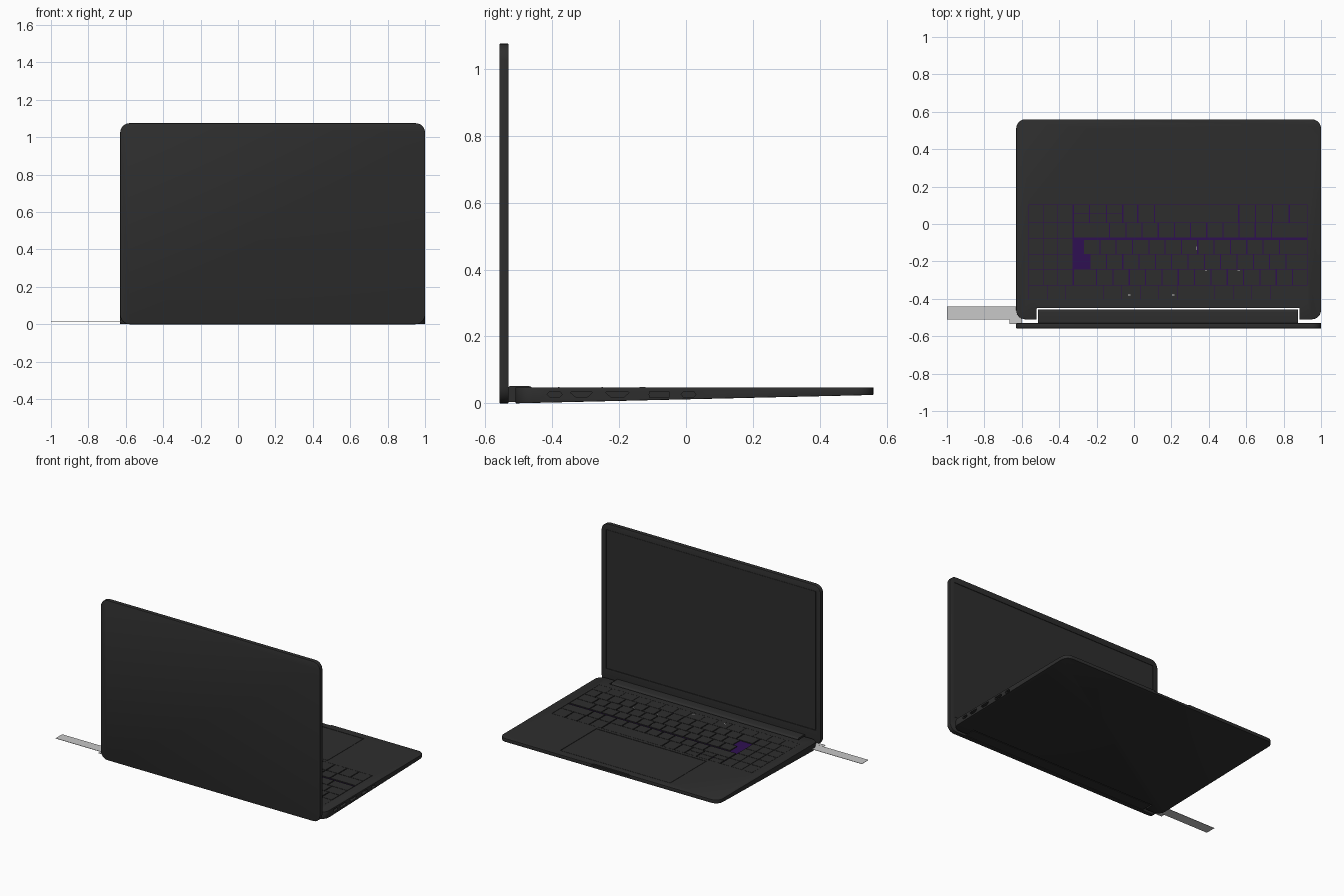
import bpy, bmesh, math
from mathutils import Vector

if "Cube" in bpy.data.objects:
    bpy.data.objects.remove(bpy.data.objects["Cube"])


def material(name, rgb):
    m = bpy.data.materials.new(name)
    m.diffuse_color = (*rgb, 1)
    m.use_nodes = True
    m.node_tree.nodes["Principled BSDF"].inputs["Base Color"].default_value = m.diffuse_color
    return m


DARK = material("charcoal", (0.027, 0.027, 0.027))
PURPLE = material("deep purple", (0.028, 0.005, 0.085))
LIGHT = material("light grey", (0.58, 0.58, 0.58))


def rounded(corners, n=6):
    """Outline from (x, y, radius) corners listed counter-clockwise."""
    pts = []
    for i, (x, y, r) in enumerate(corners):
        p = Vector((x, y))
        if r == 0:
            pts.append(p)
            continue
        a = (Vector(corners[i - 1][:2]) - p).normalized()
        b = (Vector(corners[(i + 1) % len(corners)][:2]) - p).normalized()
        for k in range(n + 1):
            t = k / n * math.pi / 2
            pts.append(p + a * r * (1 - math.sin(t)) + b * r * (1 - math.cos(t)))
    return pts


def prism(name, pts, lo, hi, mat=DARK, axis="z", bevel=0):
    """Extrude a 2D outline along an axis; lo may be a function of the outline point."""
    def place(p, h):
        return {"z": (p[0], p[1], h), "y": (p[0], h, p[1]), "x": (h, p[0], p[1])}[axis]
    bm = bmesh.new()
    low = [bm.verts.new(place(p, lo(p) if callable(lo) else lo)) for p in pts]
    top = [bm.verts.new(place(p, hi)) for p in pts]
    bm.faces.new(low)
    bm.faces.new(top)
    for i in range(len(pts)):
        j = (i + 1) % len(pts)
        bm.faces.new((low[i], low[j], top[j], top[i]))
    bmesh.ops.recalc_face_normals(bm, faces=bm.faces)
    if bevel:
        edges = [e for e in bm.edges if e.calc_face_angle(0) > 0.9]
        bmesh.ops.bevel(bm, geom=edges, offset=bevel, segments=2, profile=0.5, affect="EDGES")
    me = bpy.data.meshes.new(name)
    bm.to_mesh(me)
    bm.free()
    me.materials.append(mat)
    ob = bpy.data.objects.new(name, me)
    bpy.context.collection.objects.link(ob)
    return ob


def rect(x0, x1, y0, y1):
    return [(x0, y0), (x1, y0), (x1, y1), (x0, y1)]


def activate(ob):
    bpy.ops.object.select_all(action="DESELECT")
    ob.select_set(True)
    bpy.context.view_layer.objects.active = ob


def cut(ob, cutter):
    mod = ob.modifiers.new("cut", "BOOLEAN")
    mod.operation = "DIFFERENCE"
    mod.solver = "EXACT"
    mod.object = cutter
    activate(ob)
    bpy.ops.object.modifier_apply(modifier=mod.name)
    bpy.data.objects.remove(cutter)


def smooth(ob):
    activate(ob)
    bpy.ops.object.shade_smooth_by_angle(angle=math.radians(35))


L, R, BACK, FRONT, TOP = -0.63, 1.0, -0.51, 0.56, 0.048

# Wedge-shaped base with the hinge notch
outline = rounded([(L, BACK, .05), (-.52, BACK, 0), (-.52, -.45, 0), (.885, -.45, 0),
                   (.885, BACK, 0), (R, BACK, .05), (R, FRONT, .05), (L, FRONT, .05)])
base = prism("base", outline, lambda p: 0.025 * (p[1] - BACK) / (FRONT - BACK), TOP, bevel=0.002)

# Keyboard well, trackpad recess and finger notch
cut(base, prism("cutter", rect(-.563, .928, -.405, .103), .040, .1))
cut(base, prism("cutter", rect(-.24, .58, .125, .51), .044, .1))
cut(base, prism("cutter", [(.02, .57), (.04, .55), (.30, .55), (.32, .57)], .040, .1))

# Ports along the right side
PORTS = [(-.415, -.37, .008, .008), (-.345, -.28, .004, .016), (-.24, -.17, .004, .016),
         (-.11, -.05, .001, .001), (-.015, .03, .008, .008)]
for y0, y1, up, down in PORTS:
    z0, z1 = .018, .036
    zm = (z0 + z1) / 2 if up == down else z1 - .004
    prof = [(y0 + down, z0), (y1 - down, z0), (y1, zm), (y1 - up, z1), (y0 + up, z1), (y0, zm)]
    cut(base, prism("cutter", prof, .975, 1.05, axis="x"))
smooth(base)

# Trackpad
prism("trackpad", rect(-.237, .577, .128, .507), .0435, .0475)

# Purple plate that shows between the keys
prism("keyboard_plate", rect(-.563, .928, -.405, .103), .0395, .0425, PURPLE)


# Keys: each row is a list of split positions along x
def key_row(name, xs, y0, y1, gx=.006, gy=.003):
    for i in range(len(xs) - 1):
        prism(f"{name}_{i + 1}", rect(xs[i] + gx / 2, xs[i + 1] - gx / 2, y0 + gy / 2, y1 - gy / 2),
              .0424, TOP)


def steps(start, pitch, count, *tail):
    return [start + pitch * i for i in range(count)] + list(tail)


key_row("function_key", steps(-.563, .0994, 16), -.405, -.327, .002, .002)
key_row("number_key", [-.325] + steps(-.2, .0873, 13, .928), -.327, -.243)
key_row("upper_key", steps(-.235, .0873, 13, .928), -.243, -.162)
key_row("home_key", steps(-.27, .0873, 13, .928), -.162, -.084)
key_row("lower_key", [-.325] + steps(-.13, .0865, 11, .928), -.074, .006)
key_row("bottom_key", [-.06, .02, .11, .56, .65, .74, .83, .928], .006, .103)
for n, (y0, y1) in enumerate([(.006, .054), (.054, .103)]):
    key_row(f"arrow_key_{n + 1}", [-.325, -.237, -.148, -.06], y0, y1)
for n, (y0, y1) in enumerate([(-.327, -.243), (-.243, -.162), (-.162, -.079),
                              (-.079, .006), (.006, .103)]):
    key_row(f"pad_key_{n + 1}", [-.563, -.485, -.407, -.328], y0, y1, .003)

# Small light marks on keys
for x, y, w, h in [(.335, -.13, .003, .018), (.385, -.25, .012, .004), (.56, -.25, .012, .004),
                   (-.025, -.38, .014, .004), (.21, -.38, .014, .004)]:
    prism("key_mark", rect(x - w / 2, x + w / 2, y - h / 2, y + h / 2), .046, .0484, LIGHT)

# Hinge bar with rounded top, running across the notch
hinge_profile = rounded([(-.53, .004, 0), (-.457, .004, 0), (-.457, .052, .015), (-.53, .052, .005)])
smooth(prism("hinge_bar", hinge_profile, -.513, .878, axis="x"))

# Upright lid, with a recessed display
lid_outline = rounded([(L, 0, .05), (R, 0, .05), (R, 1.075, .05), (L, 1.075, .05)])
lid = prism("lid", lid_outline, -.558, -.530, axis="y", bevel=0.003)
cut(lid, prism("cutter", rect(-.595, .965, .10, 1.035), -.534, -.5, axis="y"))
smooth(lid)
prism("display", rect(-.592, .962, .103, 1.032), -.536, -.532, axis="y")

# Thin light strip sticking out beside the hinge, with its small tab
prism("side_strip", rect(-1.0, -.60, -.51, -.44), .016, .018, LIGHT)
prism("side_strip_tab", rect(-.665, -.60, -.535, -.511), .016, .018, LIGHT)
